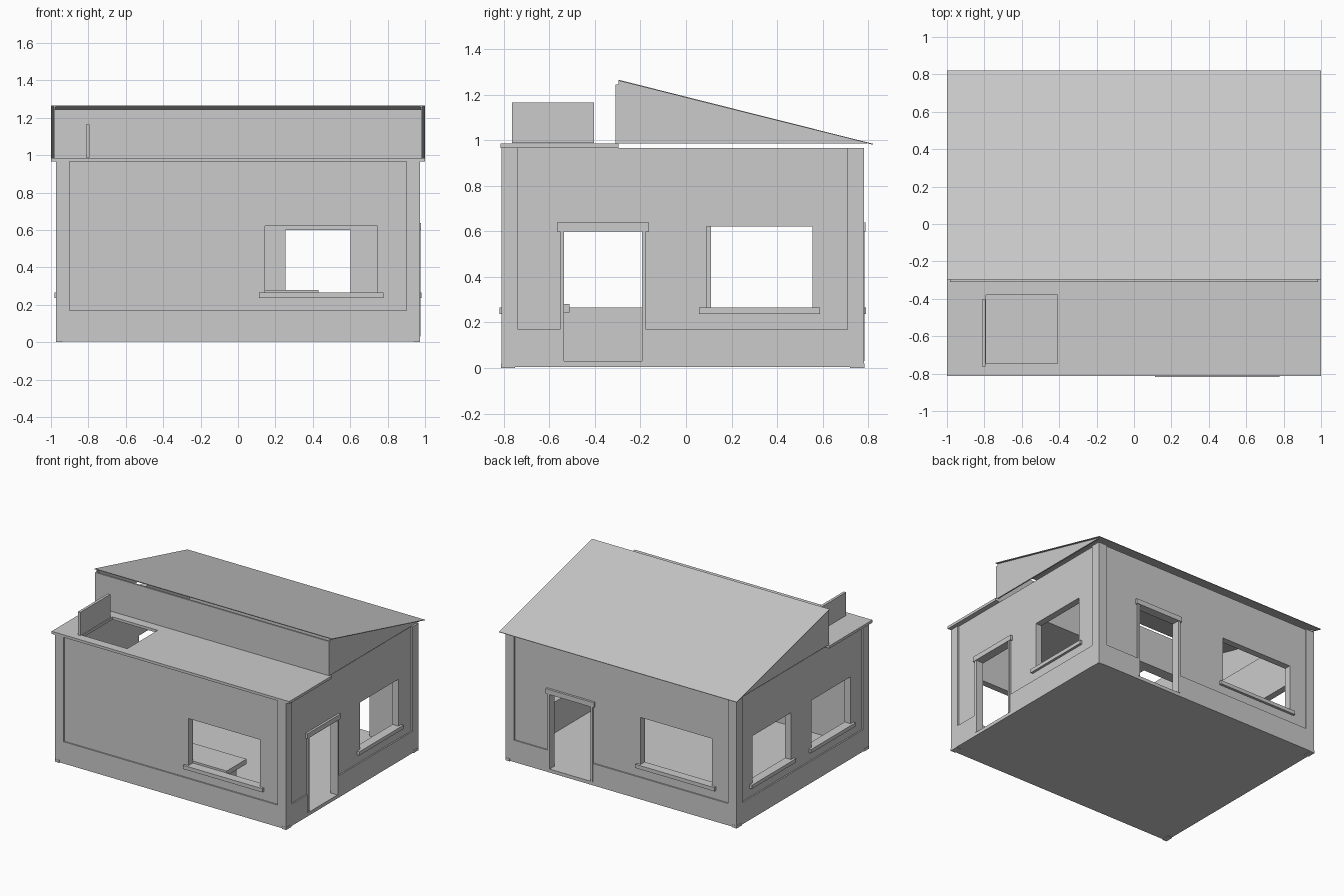
import bpy
import bmesh

cube = bpy.data.objects.get("Cube")
if cube:
    bpy.data.objects.remove(cube, do_unlink=True)

grey = bpy.data.materials.new("plain_grey")
grey.use_nodes = True
GREY = (0.6, 0.6, 0.6, 1)
grey.diffuse_color = GREY
grey.node_tree.nodes["Principled BSDF"].inputs["Base Color"].default_value = GREY


def finish(name, bm):
    bmesh.ops.recalc_face_normals(bm, faces=bm.faces)
    mesh = bpy.data.meshes.new(name)
    bm.to_mesh(mesh)
    bm.free()
    mesh.materials.append(grey)
    obj = bpy.data.objects.new(name, mesh)
    bpy.context.collection.objects.link(obj)
    return obj


def place(axis, w, u, v):
    """Point at depth w along an axis; u and v are the other two coordinates."""
    return {"x": (w, u, v), "y": (u, w, v), "z": (u, v, w)}[axis]


def plate(name, axis, depth, us, vs, holes=()):
    """Flat slab perpendicular to an axis, with rectangular holes."""
    bm = bmesh.new()
    ucuts = sorted({*us, *(c for h in holes for c in h[0])})
    vcuts = sorted({*vs, *(c for h in holes for c in h[1])})
    for u0, u1 in zip(ucuts, ucuts[1:]):
        for v0, v1 in zip(vcuts, vcuts[1:]):
            um, vm = (u0 + u1) / 2, (v0 + v1) / 2
            if any(h[0][0] < um < h[0][1] and h[1][0] < vm < h[1][1] for h in holes):
                continue
            corners = [(u0, v0), (u1, v0), (u1, v1), (u0, v1)]
            bm.faces.new([bm.verts.new(place(axis, depth[0], *c)) for c in corners])
    bmesh.ops.remove_doubles(bm, verts=bm.verts, dist=1e-5)
    grown = bmesh.ops.extrude_face_region(bm, geom=bm.faces[:], use_keep_orig=True)
    moved = [g for g in grown["geom"] if isinstance(g, bmesh.types.BMVert)]
    bmesh.ops.translate(bm, verts=moved, vec=place(axis, depth[1] - depth[0], 0, 0))
    return finish(name, bm)


def prism(name, xs, profile):
    """Side profile of (y, z) points stretched between two x positions."""
    bm = bmesh.new()
    ends = [[bm.verts.new((x, y, z)) for y, z in profile] for x in xs]
    for end in ends:
        bm.faces.new(end)
    n = len(profile)
    for i in range(n):
        j = (i + 1) % n
        bm.faces.new((ends[0][i], ends[0][j], ends[1][j], ends[1][i]))
    return finish(name, bm)


# Main levels and outlines
WALL_X, FRONT, BACK = 0.972, -0.81, 0.78
RECESS, INNER, POST = 0.01, 0.06, 0.072
BASE_TOP, EAVE, FLOOR = 0.17, 0.965, 0.03
WINDOW_Z, DOOR_Z = (0.265, 0.622), (FLOOR, 0.6)

# Each wall: axis, outer position, inward direction, span, windows, doors
walls = {
    "front": ("y", FRONT, 1, (-WALL_X, WALL_X), [(0.145, 0.745)], []),
    "back": ("y", BACK, -1, (-WALL_X, WALL_X), [(-0.76, -0.157)], [(0.255, 0.602)]),
    "right": ("x", WALL_X, -1, (FRONT, BACK), [(0.09, 0.555)], [(-0.535, -0.193)]),
    "left": ("x", -WALL_X, 1, (FRONT, BACK), [(0.11, 0.575), (-0.605, -0.135)], []),
}

for side, (axis, outer, inward, span, windows, doors) in walls.items():
    def depth(a, b):
        return (outer + inward * a, outer + inward * b)

    ends = (span[0] + RECESS, span[1] - RECESS)
    holes = [(w, WINDOW_Z) for w in windows] + [(d, DOOR_Z) for d in doors]
    plate(side + "_wall", axis, depth(RECESS, INNER), ends, (0.004, EAVE), holes)

    # Raised base board, interrupted by doors
    plate(side + "_base_board", axis, depth(0, 0.02), span, (0.004, BASE_TOP),
          [(d, (FLOOR, BASE_TOP)) for d in doors])

    # Window sills
    for i, (a, b) in enumerate(windows):
        plate(f"{side}_sill_{i + 1}", axis, depth(-0.009, INNER),
              (a - 0.033, b + 0.033), (0.237, 0.265))

    # Door jambs and lintel
    for a, b in doors:
        for label, edge in (("a", (a - 0.017, a)), ("b", (b, b + 0.017))):
            plate(f"{side}_door_jamb_{label}", axis, depth(-0.003, INNER), edge, DOOR_Z)
        plate(side + "_door_lintel", axis, depth(-0.007, INNER),
              (a - 0.03, b + 0.03), (0.6, 0.638))

# Corner posts and small feet
for xname, sx in (("left", -1), ("right", 1)):
    for yname, edge, sy in (("front", FRONT, 1), ("back", BACK, -1)):
        xs = sorted((sx * WALL_X, sx * (WALL_X - POST)))
        ys = sorted((edge, edge + sy * POST))
        notch = [(sorted((sx * (WALL_X - 0.02), sx * (WALL_X - POST))),
                  sorted((edge + sy * 0.02, edge + sy * POST)))]
        plate(f"{yname}_{xname}_post", "z", (BASE_TOP, EAVE), xs, ys, notch)
        foot_x = sorted((sx * (WALL_X + 0.002), sx * 0.937))
        foot_y = sorted((edge - sy * 0.002, edge + sy * 0.06))
        plate(f"{yname}_{xname}_foot", "z", (0, 0.02), foot_x, foot_y)

# Floor
plate("floor", "z", (0.004, FLOOR), (-0.96, 0.96), (FRONT + 0.012, BACK - 0.012))

# Counter inside the front window
plate("counter_top", "z", (0.243, 0.28), (-0.1, 0.43), (FRONT + INNER, -0.51))
plate("counter_support", "x", (0.34, 0.38), (FRONT + INNER, -0.56), (FLOOR, 0.243))

# Flat front roof with open hatch
STEP = -0.297
plate("flat_roof", "z", (EAVE, 0.985), (-1, 1), (-0.813, STEP),
      [((-0.79, -0.41), (-0.745, -0.38))])
plate("hatch_lid", "x", (-0.813, -0.793), (-0.763, -0.403), (0.988, 1.165))

# Raised sloping roof with thin gables and upstand
RIDGE, TAIL = 1.265, 0.82
prism("sloping_roof", (-1, 1),
      [(STEP, RIDGE), (TAIL, 0.984), (TAIL, 0.98), (STEP, RIDGE - 0.005)])
for label, sx in (("left", -1), ("right", 1)):
    prism(label + "_gable", (sx * 0.985, sx * 0.975),
          [(STEP, 0.985), (0.8, 0.985), (STEP, RIDGE - 0.004)])
plate("roof_upstand", "y", (-0.31, STEP), (-0.985, 0.985), (0.985, 1.245))
